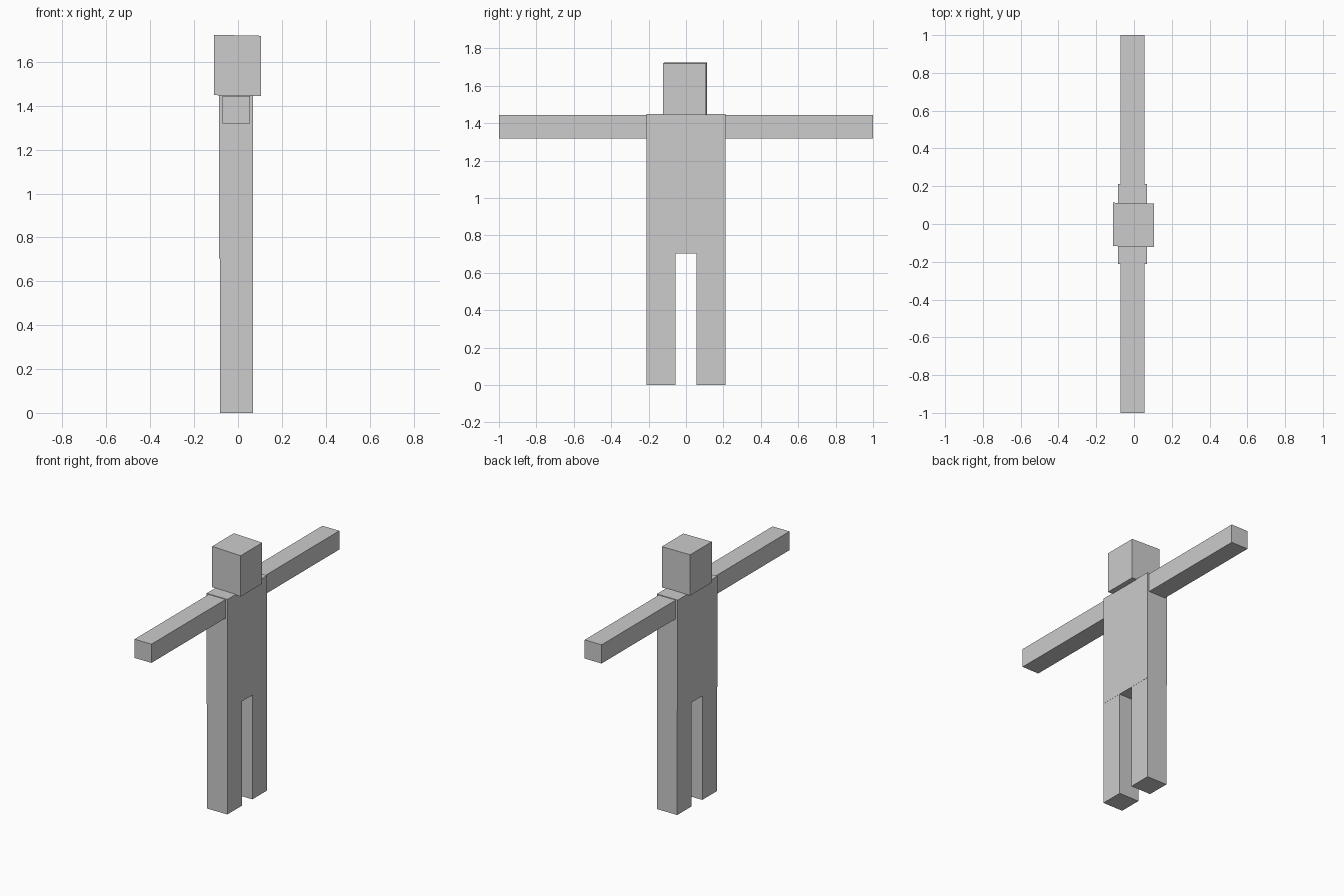
import bpy
import bmesh

cube = bpy.data.objects.get("Cube")
if cube:
    bpy.data.objects.remove(cube, do_unlink=True)

# Single plain colour
grey = bpy.data.materials.new("light_grey")
grey.use_nodes = True
colour = (0.604, 0.604, 0.604, 1)
grey.diffuse_color = colour
for node in grey.node_tree.nodes:
    if node.type == "BSDF_PRINCIPLED":
        node.inputs["Base Color"].default_value = colour


def box(name, low, high, lean_y=0, lean_z=0):
    """Box between two corners; lean tilts it slightly along x."""
    mesh = bpy.data.meshes.new(name)
    bm = bmesh.new()
    bmesh.ops.create_cube(bm, size=1)
    for v in bm.verts:
        for i in range(3):
            v.co[i] = low[i] + (v.co[i] + 0.5) * (high[i] - low[i])
        v.co.y += lean_y * v.co.x
        v.co.z += lean_z * v.co.x
    bm.to_mesh(mesh)
    bm.free()
    mesh.materials.append(grey)
    obj = bpy.data.objects.new(name, mesh)
    bpy.context.collection.objects.link(obj)
    return obj


# Torso and slightly turned head
box("torso", (-0.086, -0.211, 0.703), (0.069, 0.211, 1.449))
box("head", (-0.11, -0.12, 1.446), (0.105, 0.11, 1.721), -0.025, -0.02)

# Limbs, one on each side along y
for name, side in (("front", -1), ("back", 1)):
    y_leg = sorted((side * 0.056, side * 0.211))
    y_arm = sorted((side * 0.205, side * 1.0))
    box(name + "_leg", (-0.082, y_leg[0], 0), (0.068, y_leg[1], 0.703))
    box(name + "_arm", (-0.071, y_arm[0], 1.319), (0.055, y_arm[1], 1.445))
